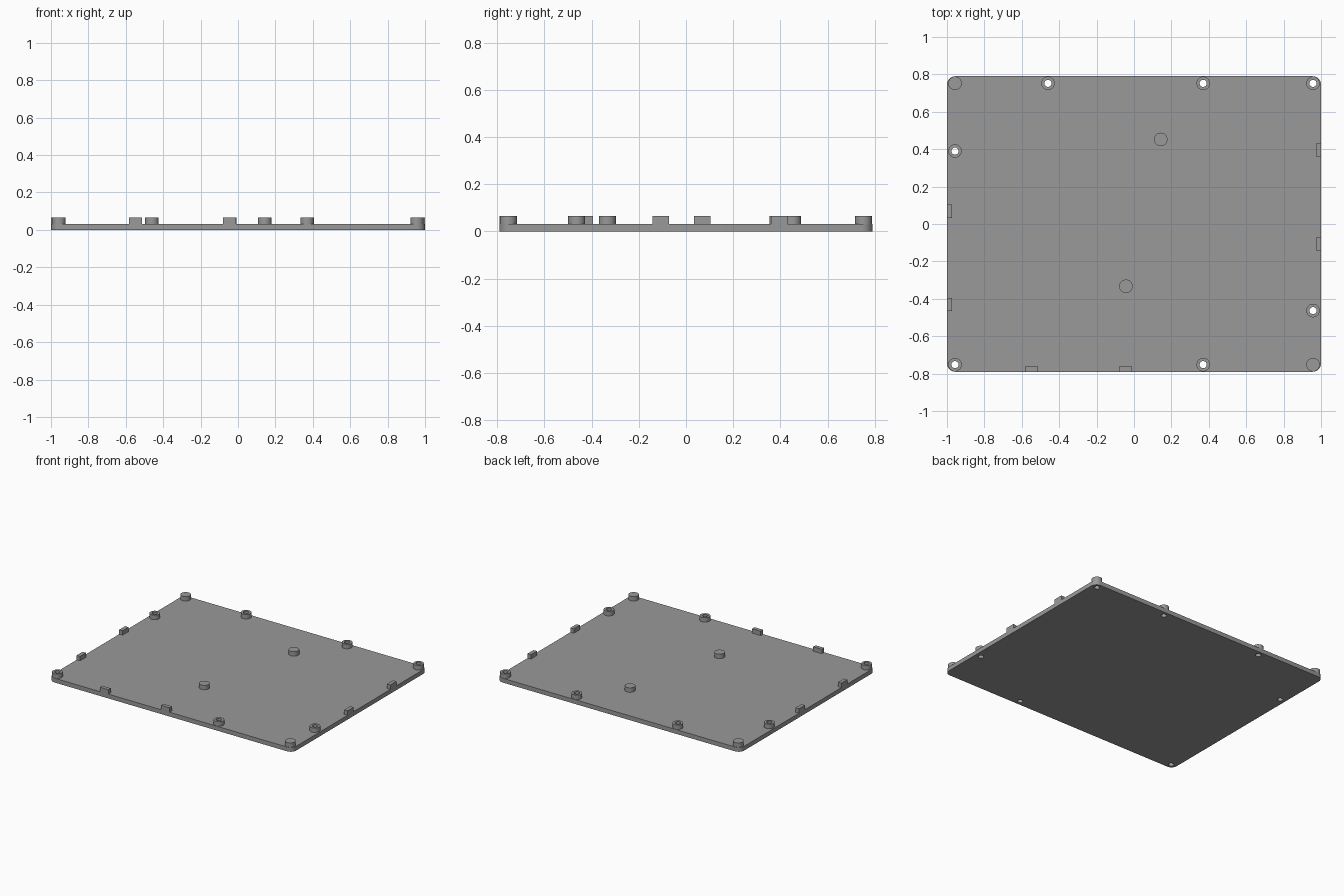
import bpy, bmesh, math

if "Cube" in bpy.data.objects:
    bpy.data.objects.remove(bpy.data.objects["Cube"])

HALF_X, HALF_Y = 1.0, 0.79
PLATE_TOP, BOSS_TOP = 0.032, 0.065
CORNER, BOSS_R, HOLE_R = 0.045, 0.036, 0.019
BX, BY = 0.957, 0.752
SEGMENTS = 32

grey = bpy.data.materials.new("mid grey")
grey.diffuse_color = (0.32, 0.32, 0.32, 1)
grey.use_nodes = True
grey.node_tree.nodes["Principled BSDF"].inputs["Base Color"].default_value = grey.diffuse_color


def make_object(name, bm):
    bmesh.ops.recalc_face_normals(bm, faces=bm.faces)
    mesh = bpy.data.meshes.new(name)
    bm.to_mesh(mesh)
    bm.free()
    mesh.materials.append(grey)
    obj = bpy.data.objects.new(name, mesh)
    bpy.context.collection.objects.link(obj)
    return obj


def smooth(obj):
    bpy.ops.object.select_all(action='DESELECT')
    obj.select_set(True)
    bpy.context.view_layer.objects.active = obj
    bpy.ops.object.shade_smooth_by_angle(angle=math.radians(30))


def circle(bm, x, y, z, r):
    steps = [2 * math.pi * i / SEGMENTS for i in range(SEGMENTS)]
    return [bm.verts.new((x + r * math.cos(a), y + r * math.sin(a), z)) for a in steps]


def bridge(bm, a, b):
    for i in range(len(a)):
        j = (i + 1) % len(a)
        bm.faces.new((a[i], a[j], b[j], b[i]))


def boss(name, x, y, hollow):
    bm = bmesh.new()
    top = circle(bm, x, y, BOSS_TOP, BOSS_R)
    bridge(bm, circle(bm, x, y, PLATE_TOP, BOSS_R), top)
    if hollow:
        rim = circle(bm, x, y, BOSS_TOP, HOLE_R)
        bridge(bm, top, rim)
        bridge(bm, rim, circle(bm, x, y, PLATE_TOP, HOLE_R))
    else:
        bm.faces.new(top)
    smooth(make_object(name, bm))


def block(name, x0, x1, y0, y1):
    bm = bmesh.new()
    bmesh.ops.create_cube(bm, size=1)
    for v in bm.verts:
        v.co = (x1 if v.co.x > 0 else x0, y1 if v.co.y > 0 else y0,
                BOSS_TOP if v.co.z > 0 else PLATE_TOP)
    make_object(name, bm)


screw_points = [(-0.46, BY), (0.37, BY), (BX, BY), (-BX, 0.39),
                (-BX, -BY), (0.37, -BY), (BX, -0.463)]
post_points = [(-BX, BY), (BX, -BY), (0.143, 0.452), (-0.043, -0.333)]

# Base plate with rounded corners
bm = bmesh.new()
outline = []
for k, (sx, sy) in enumerate([(1, 1), (-1, 1), (-1, -1), (1, -1)]):
    for i in range(9):
        a = math.pi / 2 * (k + i / 8)
        outline.append((sx * (HALF_X - CORNER) + CORNER * math.cos(a),
                        sy * (HALF_Y - CORNER) + CORNER * math.sin(a)))
lower = [bm.verts.new((x, y, 0)) for x, y in outline]
upper = [bm.verts.new((x, y, PLATE_TOP)) for x, y in outline]
bridge(bm, lower, upper)
bm.faces.new(lower)
bm.faces.new(upper)
plate = make_object("base_plate", bm)

# Screw holes cut through the plate
bm = bmesh.new()
for x, y in screw_points:
    low, high = circle(bm, x, y, -0.05, HOLE_R), circle(bm, x, y, 0.1, HOLE_R)
    bridge(bm, low, high)
    bm.faces.new(low)
    bm.faces.new(high)
cutter = make_object("hole_cutter", bm)
cutter.hide_render = True
cut = plate.modifiers.new("screw holes", 'BOOLEAN')
cut.operation, cut.solver, cut.object = 'DIFFERENCE', 'EXACT', cutter
bpy.context.view_layer.objects.active = plate
bpy.ops.object.modifier_apply(modifier=cut.name)
bpy.data.objects.remove(cutter)
smooth(plate)

# Hollow screw bosses and solid support posts
for i, (x, y) in enumerate(screw_points):
    boss(f"screw_boss_{i + 1}", x, y, True)
for i, (x, y) in enumerate(post_points):
    boss(f"support_post_{i + 1}", x, y, False)

# Locating tabs along the left, right and front edges
TAB_W, TAB_D = 0.035, 0.028
for i, y in enumerate((0.068, -0.43)):
    block(f"left_tab_{i + 1}", -HALF_X, -HALF_X + TAB_D, y - TAB_W, y + TAB_W)
for i, y in enumerate((0.396, -0.107)):
    block(f"right_tab_{i + 1}", HALF_X - TAB_D, HALF_X, y - TAB_W, y + TAB_W)
for i, x in enumerate((-0.547, -0.045)):
    block(f"front_tab_{i + 1}", x - TAB_W, x + TAB_W, -HALF_Y, -HALF_Y + TAB_D)
